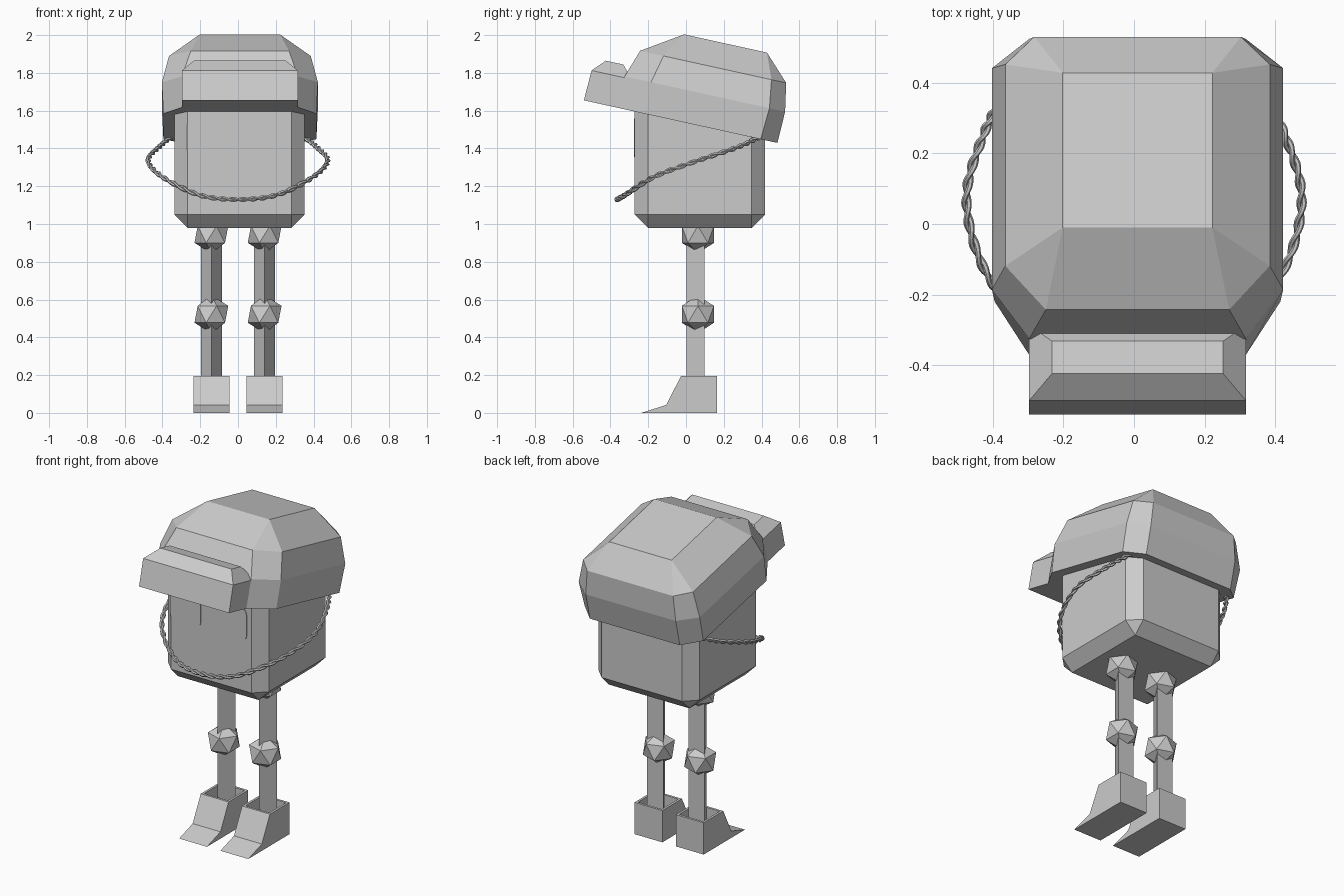
import bpy, bmesh, math
from mathutils import Vector

if "Cube" in bpy.data.objects:
    bpy.data.objects.remove(bpy.data.objects["Cube"])

grey = bpy.data.materials.new("grey")
grey.diffuse_color = (0.6, 0.6, 0.6, 1)
grey.use_nodes = True
grey.node_tree.nodes["Principled BSDF"].inputs["Base Color"].default_value = grey.diffuse_color


def make(name, bm):
    bmesh.ops.recalc_face_normals(bm, faces=bm.faces[:])
    me = bpy.data.meshes.new(name)
    bm.to_mesh(me)
    bm.free()
    me.materials.append(grey)
    ob = bpy.data.objects.new(name, me)
    bpy.context.collection.objects.link(ob)
    return ob


def loft(name, rings, links=None):
    """Skin between rings of points; links maps the second-last ring to a smaller last ring."""
    bm = bmesh.new()
    vs = [[bm.verts.new(p) for p in r] for r in rings]
    for k in range(len(vs) - 1):
        a, b, n = vs[k], vs[k + 1], len(vs[k])
        m = links if links and k == len(vs) - 2 else range(n)
        for i in range(n):
            j = (i + 1) % n
            bm.faces.new(dict.fromkeys((a[i], a[j], b[m[j]], b[m[i]])))
    bm.faces.new(vs[0])
    bm.faces.new(vs[-1])
    return make(name, bm)


# body: chamfered box
bm = bmesh.new()
bmesh.ops.create_cube(bm, size=0.69)
bmesh.ops.translate(bm, verts=bm.verts[:], vec=(0.008, 0.073, 1.325))
bmesh.ops.bevel(bm, geom=bm.edges[:], offset=0.07, segments=1, affect='EDGES')
make("body", bm)

# eyes: thin rounded plates on the front face
for side, cx in (("left", -0.166), ("right", 0.147)):
    outline = []
    for q in range(4):
        a0 = q * math.pi / 2
        sx, sz = (1, -1, -1, 1)[q], (1, 1, -1, -1)[q]
        for i in range(5):
            a = a0 + i * math.pi / 8
            outline.append((cx + sx * 0.064 + 0.04 * math.cos(a),
                            1.457 + sz * 0.062 + 0.04 * math.sin(a)))
    loft(side + "_eye", [[(x, y, z) for x, z in outline] for y in (-0.268, -0.276)])

# helmet and visor share a tilted frame: u runs back, v runs up
TILT = math.radians(12.4)


def tilt(x, u, v):
    c, s = math.cos(TILT), math.sin(TILT)
    return (0.01 + x, c * u + s * v, -s * u + c * v)


def octagon(v, xs, xf, xb, uf, ufs, ubs, ub):
    pts = [(-xf, uf), (xf, uf), (xs, ufs), (xs, ubs),
           (xb, ub), (-xb, ub), (-xs, ubs), (-xs, ufs)]
    return [tilt(x, u, v) for x, u in pts]


def rect(v, x, u0, u1):
    return [tilt(a, u, v) for a, u in ((-x, u0), (x, u0), (x, u1), (-x, u1))]


loft("helmet", [
    octagon(1.50, 0.405, 0.307, 0.307, -0.71, -0.555, 0.075, 0.166),
    octagon(1.67, 0.413, 0.307, 0.307, -0.70, -0.557, 0.085, 0.170),
    octagon(1.82, 0.375, 0.26, 0.293, -0.649, -0.522, 0.063, 0.143),
    rect(1.955, 0.212, -0.44, 0.009),
], links=[0, 1, 1, 2, 2, 3, 3, 0])

loft("visor", [
    rect(1.50, 0.307, -0.883, -0.66),
    rect(1.663, 0.307, -0.878, -0.66),
    rect(1.73, 0.243, -0.815, -0.72),
])

# chin strap: two twisted strands along a smooth path
half = [(0.345, 0.40, 1.465), (0.42, 0.27, 1.405), (0.475, 0.06, 1.335),
        (0.40, -0.17, 1.25), (0.21, -0.32, 1.155)]
ctrl = [Vector(p) for p in half] + [Vector((0, -0.365, 1.13))] + \
       [Vector((-x, y, z)) for x, y, z in reversed(half)]
ctrl = [2 * ctrl[0] - ctrl[1]] + ctrl + [2 * ctrl[-1] - ctrl[-2]]
path = []
for k in range(1, len(ctrl) - 2):
    p0, p1, p2, p3 = ctrl[k - 1:k + 3]
    for i in range(24):
        t = i / 24
        path.append(0.5 * (2 * p1 + (p2 - p0) * t + (2 * p0 - 5 * p1 + 4 * p2 - p3) * t * t
                           + (3 * p1 - p0 - 3 * p2 + p3) * t ** 3))
path.append(ctrl[-2])

for s in range(2):
    rings = []
    centres = []
    for i, p in enumerate(path):
        tan = (path[min(i + 1, len(path) - 1)] - path[max(i - 1, 0)]).normalized()
        n = tan.cross(Vector((0, 0, 1))).normalized()
        b = tan.cross(n)
        a = i * math.pi / 6 + s * math.pi
        c = p + 0.007 * (math.cos(a) * n + math.sin(a) * b)
        rings.append([c + 0.008 * (math.cos(w) * n + math.sin(w) * b)
                      for w in (j * math.pi / 3 for j in range(6))])
    loft(f"strap_strand_{s + 1}", rings)

# legs
for side, sx in (("left", -1), ("right", 1)):
    x, y = sx * 0.141, 0.067

    # three-sided leg post, one edge facing forward
    tri = [(x + 0.064 * math.cos(a), y + 0.064 * math.sin(a))
           for a in (math.radians(-90 + 120 * k) for k in range(3))]
    loft(side + "_leg", [[(px, py, z) for px, py in tri] for z in (0.06, 1.02)])

    # knee and hip joints
    for part, z in (("knee", 0.522), ("hip", 0.945)):
        bm = bmesh.new()
        bmesh.ops.create_icosphere(bm, subdivisions=1, radius=0.1)
        bmesh.ops.translate(bm, verts=bm.verts[:], vec=(x, 0.063, z))
        make(f"{side}_{part}", bm)

    # boot with hollow top
    profile = [(-0.237, 0), (0.165, 0), (0.165, 0.196), (-0.026, 0.196), (-0.105, 0.042)]
    boot = loft(side + "_boot", [[(x + d, py, pz) for py, pz in profile] for d in (-0.095, 0.095)])
    bm = bmesh.new()
    bm.from_mesh(boot.data)
    top = [f for f in bm.faces if f.normal.z > 0.99]
    bmesh.ops.inset_region(bm, faces=top, thickness=0.02)
    bmesh.ops.translate(bm, verts=bmesh.ops.extrude_discrete_faces(bm, faces=top)["faces"][0].verts[:],
                        vec=(0, 0, -0.1))
    bm.to_mesh(boot.data)
    bm.free()
